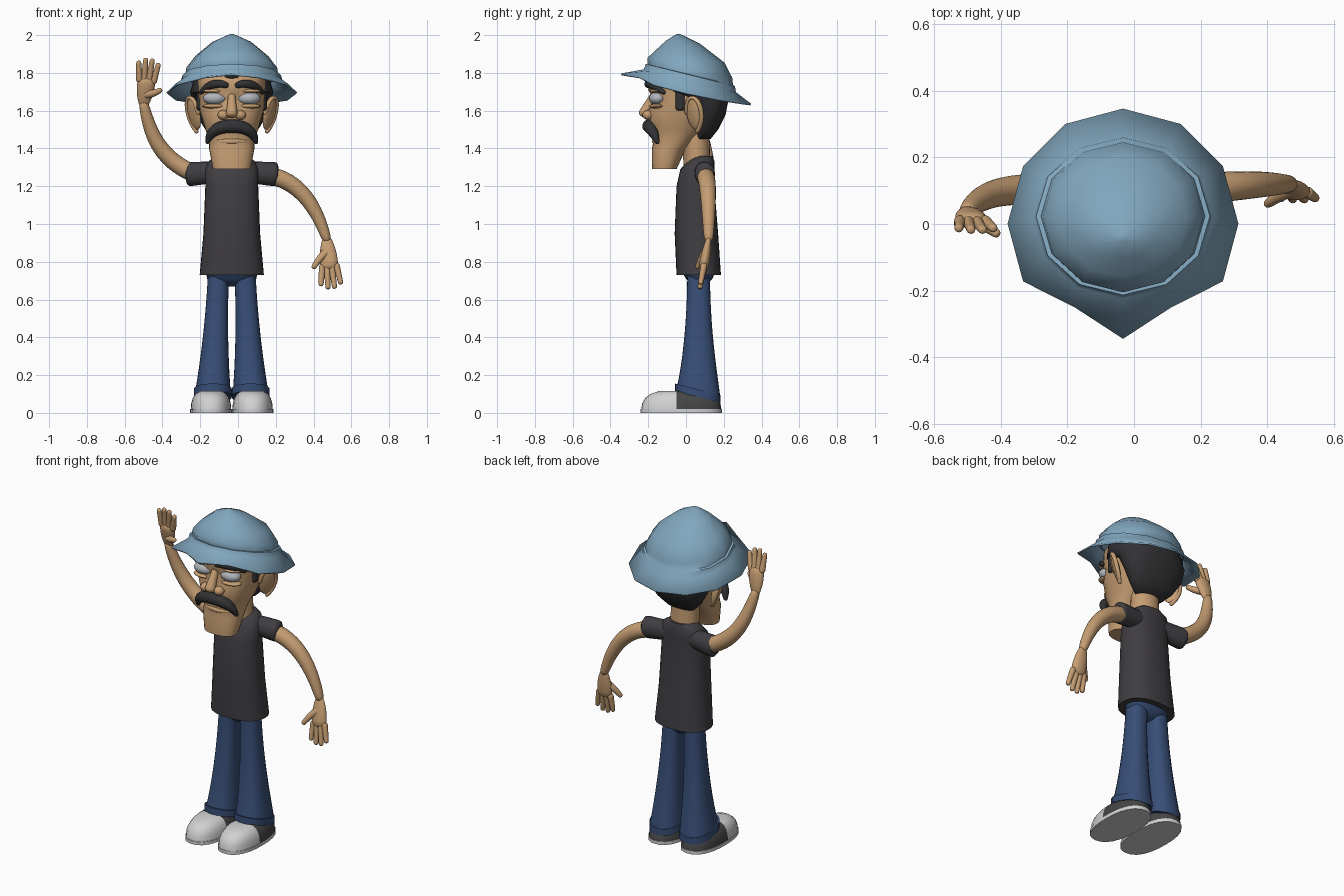
import bpy, bmesh
from math import sin, cos, pi, radians, sqrt
from mathutils import Vector, Matrix, Euler

if "Cube" in bpy.data.objects:
    bpy.data.objects.remove(bpy.data.objects["Cube"])

CENTRE = -.033  # middle line of the body
SIDES = (("left", 1), ("right", -1))


def material(name, red, green, blue):
    colour = (red, green, blue, 1)
    made = bpy.data.materials.new(name)
    made.use_nodes = True
    made.diffuse_color = colour
    for node in made.node_tree.nodes:
        if node.type == "BSDF_PRINCIPLED":
            node.inputs["Base Color"].default_value = colour
    return made


SKIN = material("tan skin", .56, .34, .17)
SHIRT = material("charcoal shirt", .05, .047, .053)
DENIM = material("blue denim", .039, .077, .185)
HAT = material("hat blue", .22, .38, .51)
HAIR = material("dark hair", .032, .031, .034)
EYE = material("eye grey", .44, .46, .5)
WHITE = material("shoe white", .64, .64, .64)
HEEL = material("shoe dark grey", .06, .06, .06)


def finish(name, shape, *materials, rounded=False):
    """Turn a bmesh into a smooth-shaded object, keeping hard edges."""
    bmesh.ops.recalc_face_normals(shape, faces=shape.faces)
    for face in shape.faces:
        face.smooth = True
    for edge in shape.edges:
        if len(edge.link_faces) == 2 and not rounded:
            edge.smooth = edge.calc_face_angle(0) < radians(55)
    mesh = bpy.data.meshes.new(name)
    shape.to_mesh(mesh)
    shape.free()
    for item in materials:
        mesh.materials.append(item)
    thing = bpy.data.objects.new(name, mesh)
    bpy.context.scene.collection.objects.link(thing)
    if rounded:
        thing.modifiers.new("rounding", "SUBSURF").levels = 1
    return thing


def bridge(rings, open_start=False):
    """Join rings of points into a skin with capped ends."""
    shape = bmesh.new()
    rows = [[shape.verts.new(point) for point in ring] for ring in rings]
    for lower, upper in zip(rows, rows[1:]):
        for i in range(len(lower)):
            shape.faces.new((lower[i - 1], lower[i], upper[i], upper[i - 1]))
    if not open_start:
        shape.faces.new(rows[0])
    shape.faces.new(rows[-1])
    return shape


def oval(x, y, z, half_x, half_y, tilt=0, count=24, power=2.4):
    """Squarish oval ring, starting at the front, tilted front to back."""
    ring = []
    for i in range(count):
        angle = 2 * pi * i / count
        across, along = sin(angle), -cos(angle)
        reach = (abs(across) ** power + abs(along) ** power) ** (-1 / power)
        depth = half_y * reach * along
        ring.append((x + half_x * reach * across, y + depth, z + tilt * depth))
    return ring


def profile(name, mat, *rows):
    """Loft through rows of height, front, back and half width."""
    rings = [oval(CENTRE, (front + back) / 2, height, half, (back - front) / 2)
             for height, front, back, half in rows]
    return finish(name, bridge(rings), mat)


def bezier(controls, t):
    while len(controls) > 1:
        controls = [a + (b - a) * t for a, b in zip(controls, controls[1:])]
    return controls[0]


def tube(name, mat, radii, *controls, flat=1, axis=(0, 1, 0), steps=8, tip=.6):
    """Round-ended tube along a curve, thickness flattened along the axis."""
    controls = [Vector(point) for point in controls]
    path = [bezier(controls, i / steps) for i in range(steps + 1)]
    sizes = [bezier(radii, i / steps) for i in range(steps + 1)]
    path.insert(0, path[0] + (path[0] - path[1]).normalized() * sizes[0] / 2)
    path.append(path[-1] + (path[-1] - path[-2]).normalized() * sizes[-1] / 2)
    sizes = [sizes[0] * tip, *sizes, sizes[-1] * tip]
    rings = []
    for i, (point, size) in enumerate(zip(path, sizes)):
        along = path[min(i + 1, len(path) - 1)] - path[max(i - 1, 0)]
        wide = along.cross(Vector(axis)).normalized() * size
        thick = along.cross(wide).normalized() * size * flat
        angles = [2 * pi * k / 10 for k in range(10)]
        rings.append([point + wide * cos(a) + thick * sin(a) for a in angles])
    return finish(name, bridge(rings), mat, rounded=True)


def ball(name, mat, place, size, turn=(0, 0, 0)):
    shape = bmesh.new()
    frame = Matrix.LocRotScale(Vector(place), Euler(turn), Vector(size))
    bmesh.ops.create_uvsphere(shape, u_segments=20, v_segments=12, radius=1, matrix=frame)
    return finish(name, shape, mat)


# Shirt and the hips of the jeans
profile("shirt", SHIRT, (.73, -.05, .185, .17), (.95, -.06, .17, .15), (1.2, -.05, .15, .14),
        (1.29, -.03, .15, .14), (1.335, .01, .15, .12), (1.36, .03, .14, .08))
profile("jeans_hips", DENIM, (.67, .04, .1, .04), (.71, 0, .14, .13), (.76, -.03, .16, .14))


def flared_leg(t):
    return oval(CENTRE + sign * (.07 + .03 * t), .067, .74 - .63 * t,
                .056 + .038 * t * t, .06 + .055 * t * t, tilt=-.25 * t ** 6)


for side, sign in SIDES:
    tube(side + "_sleeve", SHIRT, (.06, .068), (CENTRE + sign * .08, .09, 1.275),
         (CENTRE + sign * .215, .1, 1.265), flat=.85, tip=1)

    # Flared jeans with a slanted cuff
    finish(side + "_jeans_leg", bridge([flared_leg(i / 10) for i in range(11)]), DENIM)
    finish(side + "_jeans_cuff", bridge(
        [oval(CENTRE + sign * .1, .062, z, .1, .12, tilt=-.25) for z in (.085, .125)]), DENIM)

    # Shoes: white sole and domed upper, dark behind the toe
    middle = CENTRE + sign * .11
    finish(side + "_shoe_sole", bridge(
        [oval(middle, -.025, z, .11, .215) for z in (0, .02)]), WHITE)
    upper = []
    for i in range(5):
        angle = i * pi / 10
        size = sqrt(cos(angle))
        upper.append(oval(middle, -.025, .02 + .1 * sin(angle), .107 * size, .212 * size))
    shape = bridge(upper)
    bmesh.ops.bisect_plane(shape, geom=shape.verts[:] + shape.edges[:] + shape.faces[:],
                           plane_co=(0, -.05, 0), plane_no=(0, 1, 0))
    for face in shape.faces:
        face.material_index = int(face.calc_center_median().y > -.05)
    finish(side + "_shoe_upper", shape, WHITE, HEEL)

# Arms: left hanging, right raised
arm_radii = (.05, .05, .04, .027)
tube("left_arm", SKIN, arm_radii, (.15, .1, 1.26), (.33, .12, 1.24), (.42, .12, 1.08), (.47, .12, .92))
tube("right_arm", SKIN, arm_radii, (-.22, .1, 1.26), (-.43, .12, 1.34), (-.47, .07, 1.5), (-.5, .04, 1.64))


def hand(side, wrist, knuckles, thumb_tip):
    """Flat palm, four fanned fingers and a thumb."""
    wrist, knuckles, thumb_tip = Vector(wrist), Vector(knuckles), Vector(thumb_tip)
    forward = (knuckles - wrist).normalized()
    across = forward.cross(Vector((0, 1, 0))).normalized()
    tube(side + "_palm", SKIN, (.026, .055, .05), wrist, (wrist + knuckles) / 2, knuckles, flat=.55)
    for i in range(4):
        place = i - 1.5
        root = knuckles + across * place * .025
        tip = root + forward * (.13 - .02 * abs(place)) + across * place * .01
        tube(f"{side}_finger_{i + 1}", SKIN, (.019, .014), root, tip)
    root = wrist.lerp(knuckles, .45)
    bend = root.lerp(thumb_tip, .6) - forward * .015
    tube(side + "_thumb", SKIN, (.025, .02, .014), root, bend, thumb_tip)


hand("left", (.47, .12, .92), (.483, .095, .78), (.4, .06, .77))
hand("right", (-.5, .04, 1.63), (-.485, .01, 1.755), (-.41, -.03, 1.71))

# Neck, long-jawed head and hair
tube("neck", SKIN, (.09, .09), (CENTRE, .06, 1.25), (CENTRE, .05, 1.55), flat=.85)
profile("head", SKIN, (1.29, -.18, -.05, .1), (1.4, -.18, 0, .12), (1.45, -.17, .05, .12),
        (1.5, -.19, .1, .14), (1.6, -.2, .17, .17), (1.66, -.17, .19, .18),
        (1.71, -.2, .2, .18), (1.77, -.19, .19, .18), (1.83, -.14, .16, .15))
profile("hair", HAIR, (1.45, .05, .13, .09), (1.5, .05, .17, .14), (1.58, .04, .21, .19),
        (1.66, 0, .225, .21), (1.7, -.12, .23, .22), (1.77, -.12, .2, .2))
ball("forelock", HAIR, (CENTRE, -.195, 1.785), (.04, .014, .014))

for side, sign in SIDES:
    def at(x, y, z):
        return Vector((CENTRE + sign * x, y, z))

    # Eyes with heavy lids, under thick brows
    ball(side + "_eye", EYE, at(.09, -.15, 1.665), (.062, .046, .036))
    for lid, lift in (("upper", .04), ("lower", -.041)):
        ball(f"{side}_{lid}_lid", SKIN, at(.09, -.15, 1.665 + lift), (.066, .043, .013))
    tube(side + "_eyebrow", HAIR, (.016, .033, .012), at(.025, -.2, 1.733), at(.1, -.215, 1.765),
         at(.165, -.115, 1.695))
    ball(side + "_nostril", SKIN, at(.045, -.2, 1.577), (.03, .03, .026))
    tube(side + "_sideburn", HAIR, (.02, .02), at(.168, -.03, 1.72), at(.168, -.03, 1.61), flat=1.4)

    # Ear: flat shell with a raised rim
    turn = (0, sign * radians(14), -sign * radians(35))
    ball(side + "_ear", SKIN, at(.2, .045, 1.585), (.018, .05, .09), turn)
    frame = Matrix.LocRotScale(at(.205, .045, 1.585), Euler(turn), None)
    rim = ((-.05, 0), (-.06, .14), (.09, .14), (.07, -.05), (0, -.1))
    tube(side + "_ear_rim", SKIN, (.013, .013), *[frame @ Vector((0, y, z)) for y, z in rim],
         axis=(1, 0, 0))

# Nose, drooping moustache and lower lip
tube("nose", SKIN, (.02, .025, .034), (CENTRE, -.165, 1.69), (CENTRE, -.2, 1.63), (CENTRE, -.222, 1.58))
droop = ((-.13, -.15, 1.43), (-.11, -.19, 1.54), (0, -.22, 1.52), (.11, -.19, 1.54), (.13, -.15, 1.43))
tube("moustache", HAIR, (.012, .05, .03, .05, .012),
     *[(CENTRE + x, y, z) for x, y, z in droop], steps=14)
tube("lower_lip", SKIN, (.012, .02, .012), (CENTRE - .075, -.145, 1.437),
     (CENTRE, -.185, 1.437), (CENTRE + .075, -.145, 1.437))

# Hat: twelve-sided drooping brim pointed at the front, band and peaked crown
brim = []
for i in range(12):
    angle = i * pi / 6
    reach = .287 if i in (1, 11) else .343
    height = 1.712 + .08 * cos(angle) - .02 * sin(angle) ** 2
    brim.append((CENTRE + reach * sin(angle), -reach * cos(angle), height))
rings = [brim]
for height, front, back, half in (
        (1.755, -.22, .26, .265), (1.785, -.21, .255, .257), (1.787, -.2, .245, .243),
        (1.825, -.2, .24, .236), (1.885, -.155, .2, .19), (1.96, -.1, .07, .1), (2, -.05, -.03, .01)):
    rings.append(oval(CENTRE, (front + back) / 2, height, half, (back - front) / 2,
                      tilt=-.25 * min(1, half * 4), count=12, power=2))
hat = finish("hat", bridge(rings, open_start=True), HAT)
felt = hat.modifiers.new("felt thickness", "SOLIDIFY")
felt.thickness, felt.offset = .01, 0
